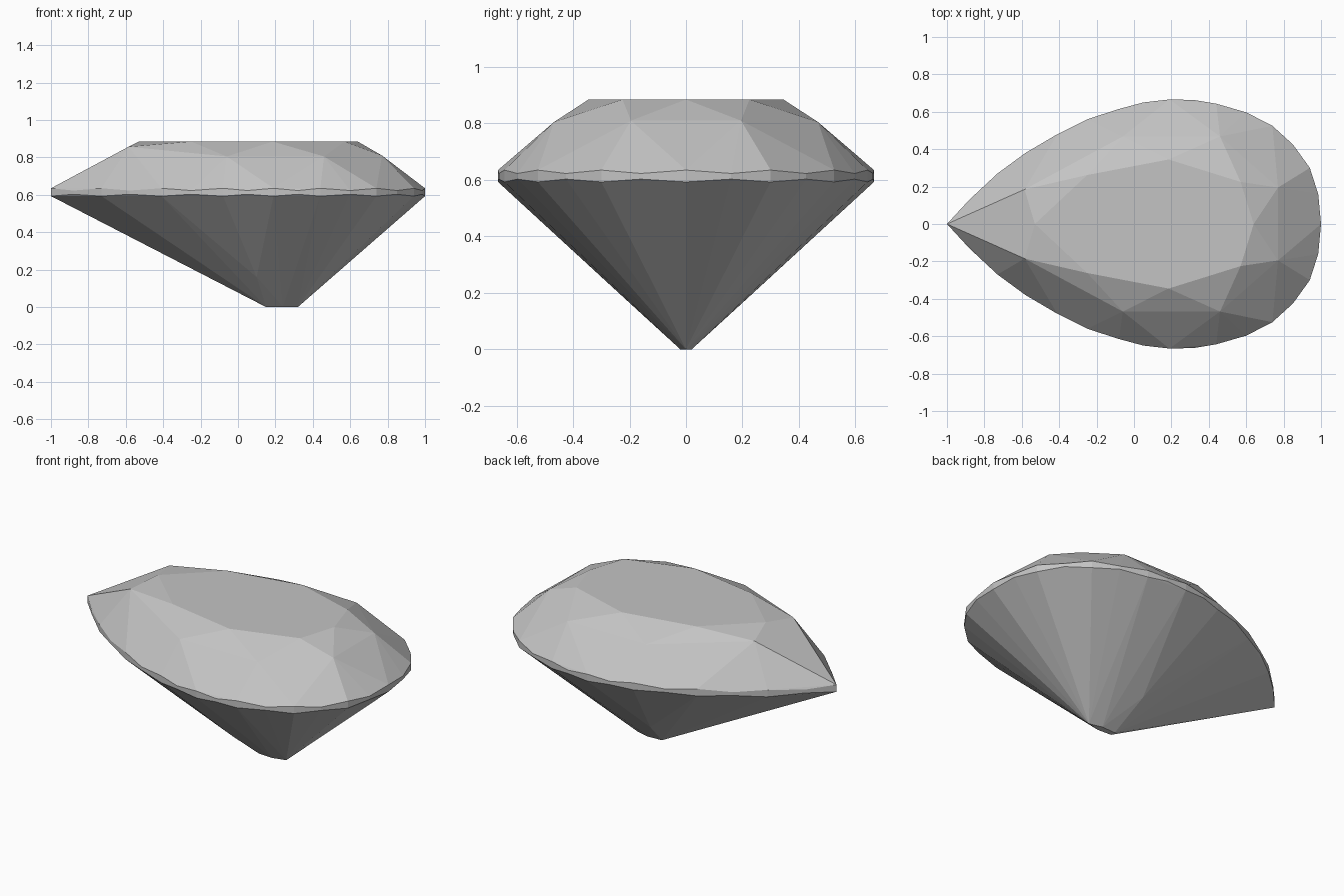
import bpy
import bmesh
from math import radians

default_cube = bpy.data.objects.get("Cube")
if default_cube:
    bpy.data.objects.remove(default_cube, do_unlink=True)

# One grey stone colour
stone_colour = (0.55, 0.55, 0.55, 1.0)
stone = bpy.data.materials.new("stone grey")
stone.use_nodes = True
stone.diffuse_color = stone_colour
stone.node_tree.nodes["Principled BSDF"].inputs["Base Color"].default_value = stone_colour

# Half of the pear outline, from the round end to the pointed tip
outline = [(1, 0), (.985, .16), (.94, .3), (.85, .425), (.74, .525), (.6, .597),
           (.44, .643), (.32, .663), (.19, .666), (.05, .65), (-.08, .615),
           (-.25, .56), (-.41, .48), (-.58, .38), (-.73, .27), (-.88, .13), (-1, 0)]

# Corners of the table, of the crown facets and of the small base facet
table = [(.64, 0), (.57, .225), (.185, .345), (-.25, .262), (-.53, 0)]
crown_corners = [(.77, .195, .81), (.46, .468, .805), (-.06, .468, .805),
                 (-.585, .185, .857)]
base = [(.32, 0), (.24, .02), (.15, .015)]
keel_corners = [(.1, .195, .16)]


def level(points, height):
    return [(x, y, height) for x, y in points]


def gem_corners():
    """All corners of the stone, with a scalloped edge around the outline."""
    half = level(table, .885) + crown_corners + level(base, 0) + keel_corners
    half += level(outline[::2], .635) + level(outline[1::2], .623)
    half += level(outline[::2], .593) + level(outline[1::2], .603)
    return set(half) | {(x, -y, z) for x, y, z in half if y > 0}


def gem_part(name, belongs):
    """Cut the whole stone, then keep the facets that belong to one part."""
    bm = bmesh.new()
    for corner in sorted(gem_corners()):
        bm.verts.new(corner)
    hull = bmesh.ops.convex_hull(bm, input=bm.verts[:])
    unused = {v for v in bm.verts if not v.link_faces}
    bmesh.ops.delete(bm, geom=list(unused), context="VERTS")
    bmesh.ops.recalc_face_normals(bm, faces=bm.faces[:])
    bmesh.ops.dissolve_limit(bm, angle_limit=radians(1.5),
                             verts=bm.verts[:], edges=bm.edges[:])
    bm.normal_update()
    others = [f for f in bm.faces if not belongs(f.normal.z)]
    bmesh.ops.delete(bm, geom=others, context="FACES")
    mesh = bpy.data.meshes.new(name)
    bm.to_mesh(mesh)
    bm.free()
    mesh.materials.append(stone)
    part = bpy.data.objects.new(name, mesh)
    bpy.context.collection.objects.link(part)
    return part


# Faceted top, thin edge band and tapering underside
gem_part("crown", lambda up: up > .25)
gem_part("girdle", lambda up: abs(up) <= .25)
gem_part("pavilion", lambda up: up < -.25)
